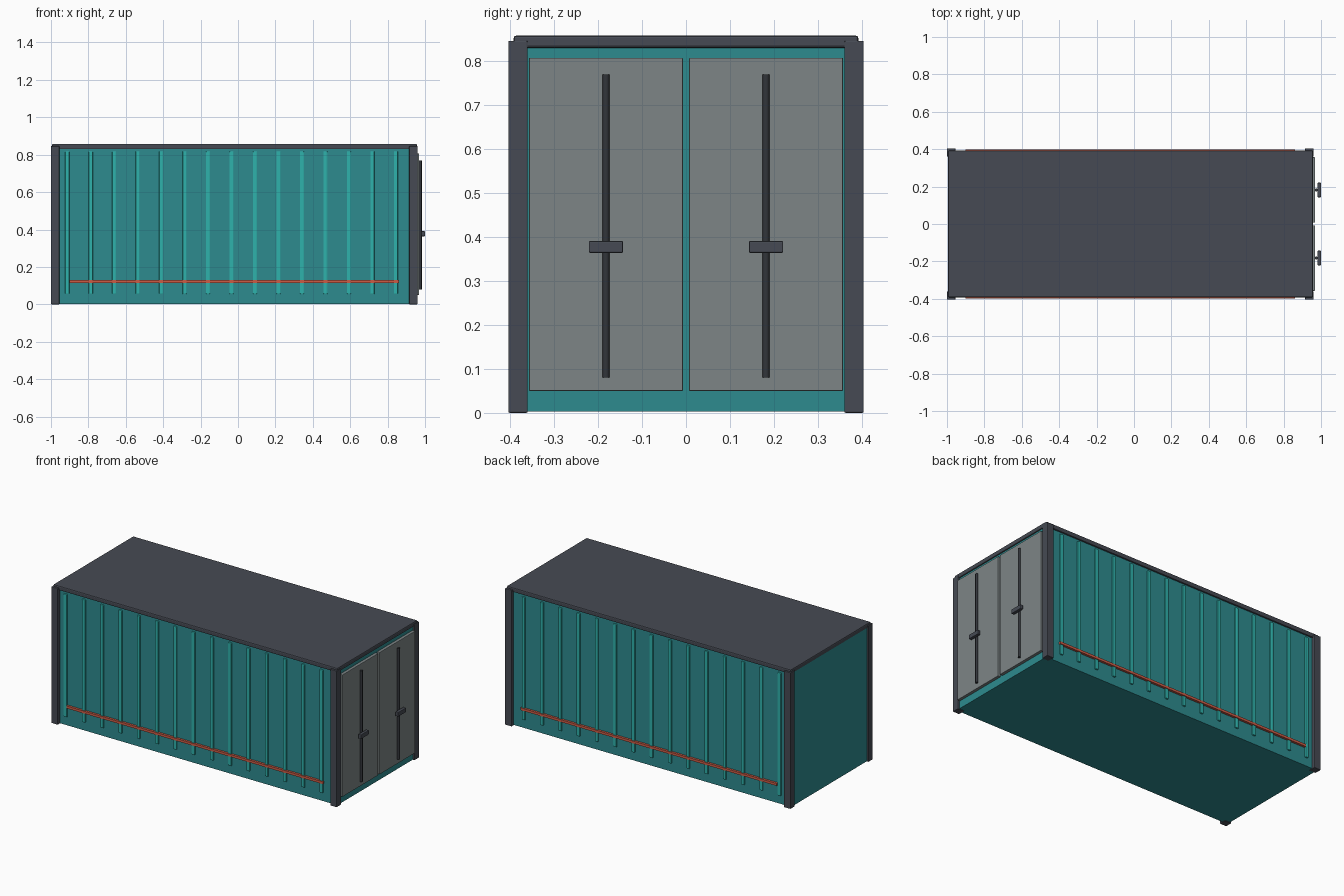
import bpy, math

cube = bpy.data.objects.get("Cube")
if cube:
    bpy.data.objects.remove(cube, do_unlink=True)


def linear(c):
    c /= 255
    return c / 12.92 if c <= 0.04045 else ((c + 0.055) / 1.055) ** 2.4


def material(name, r, g, b):
    m = bpy.data.materials.new(name)
    m.use_nodes = True
    col = (linear(r), linear(g), linear(b), 1)
    m.diffuse_color = col
    m.node_tree.nodes["Principled BSDF"].inputs["Base Color"].default_value = col
    return m


teal = material("teal_panel", 45, 139, 143)
light_teal = material("light_teal_rib", 47, 178, 172)
charcoal = material("charcoal_frame", 70, 74, 83)
grey = material("grey_door", 125, 133, 134)
black = material("dark_steel", 50, 53, 58)
orange = material("orange_stripe", 204, 92, 70)


def box(name, x, y, z, mat, bevel=0):
    """Box from (min, max) ranges with an optional bevelled edge."""
    bpy.ops.mesh.primitive_cube_add(size=1, location=[sum(r) / 2 for r in (x, y, z)])
    ob = bpy.context.object
    ob.name = name
    ob.scale = [abs(r[1] - r[0]) for r in (x, y, z)]
    bpy.ops.object.transform_apply(location=False, rotation=False, scale=True)
    ob.data.materials.append(mat)
    if bevel:
        mod = ob.modifiers.new("Bevel", "BEVEL")
        mod.width = bevel
        mod.segments = 2
    return ob


# Body and roof
box("body", (-0.99, 0.95), (-0.383, 0.383), (0.003, 0.832), teal)
box("roof", (-0.994, 0.957), (-0.392, 0.392), (0.83, 0.858), charcoal, 0.006)

# Corner posts
for end, x in (("closed_end", (-1, -0.955)), ("door_end", (0.915, 0.96))):
    for side, s in (("front", -1), ("back", 1)):
        box(f"{end}_{side}_post", x, (s * 0.36, s * 0.404), (0, 0.846), charcoal, 0.003)

# Long side ribs and stripes
for side, s in (("front", -1), ("back", 1)):
    for i in range(15):
        x = -0.913 + i * 0.1255
        box(f"{side}_rib_{i + 1}", (x - 0.011, x + 0.011), (s * 0.375, s * 0.392),
            (0.055, 0.818), light_teal, 0.004)
    box(f"{side}_stripe", (-0.9, 0.86), (s * 0.38, s * 0.397), (0.115, 0.13), orange)

# Doors with locking rods and handles
for side, s in (("right", -1), ("left", 1)):
    box(f"{side}_door", (0.94, 0.968), (s * 0.007, s * 0.357), (0.05, 0.807), grey, 0.002)
    bpy.ops.mesh.primitive_cylinder_add(vertices=12, radius=0.008, depth=0.69,
                                        location=(0.975, s * 0.182, 0.425))
    rod = bpy.context.object
    rod.name = f"{side}_lock_rod"
    rod.data.materials.append(black)
    bpy.ops.object.shade_smooth_by_angle(angle=math.radians(40))
    box(f"{side}_handle", (0.981, 1.0), (s * 0.182 - 0.039, s * 0.182 + 0.039),
        (0.364, 0.391), charcoal, 0.003)
